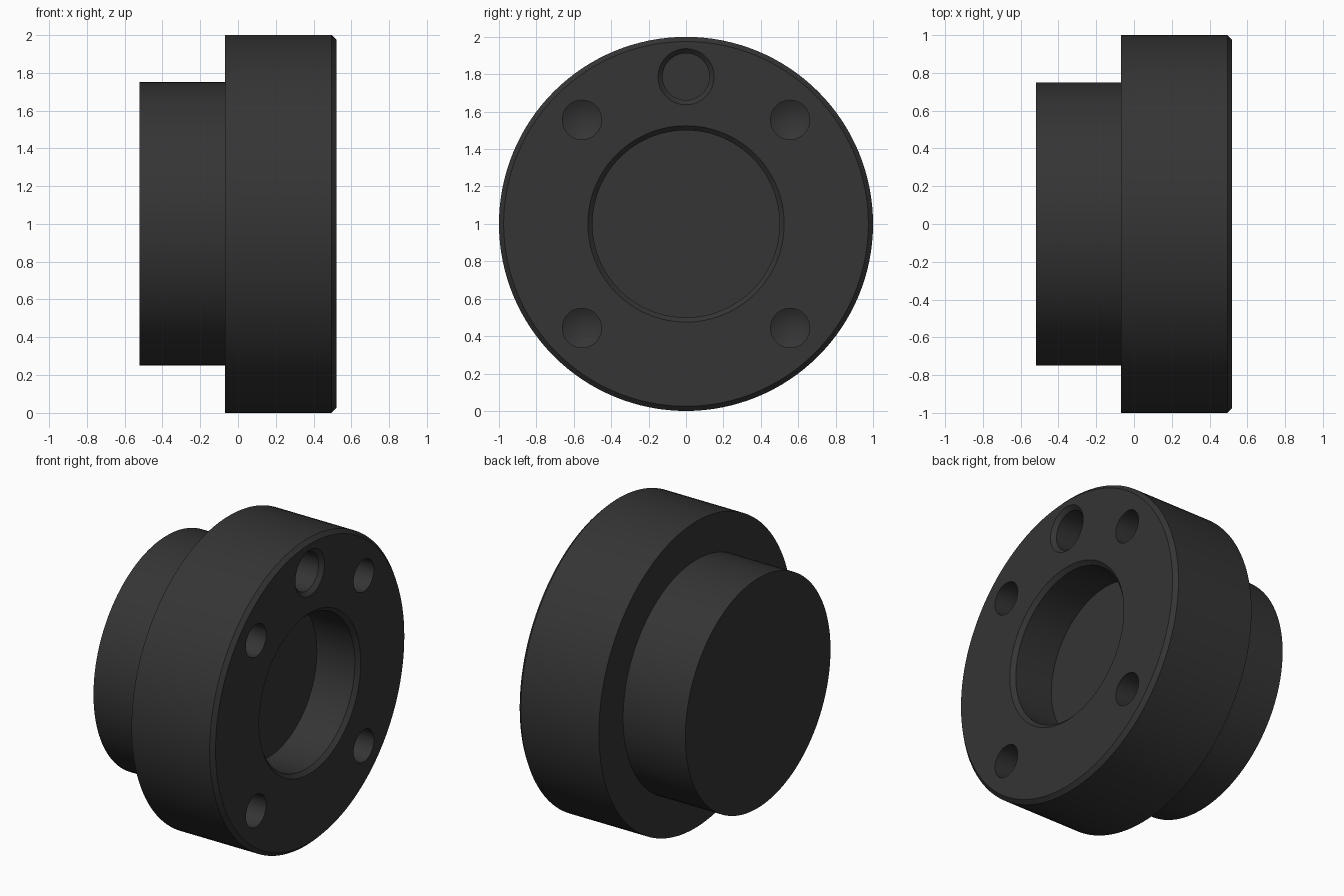
import bpy, bmesh, math
from mathutils import Vector, Matrix

if "Cube" in bpy.data.objects:
    bpy.data.objects.remove(bpy.data.objects["Cube"])

FACE = 0.52    # x of the drilled face
MID = 1.0      # height of the main axis
PITCH = 0.787  # radius of the hole circle


def lathe(name, profile, y=0.0, z=MID, sides=96):
    """Revolve (x, radius) points around an axis parallel to x."""
    bm = bmesh.new()
    verts = [bm.verts.new((x, 0, r)) for x, r in profile]
    edges = [bm.edges.new(pair) for pair in zip(verts, verts[1:])]
    bmesh.ops.spin(bm, geom=verts + edges, cent=(0, 0, 0), axis=(1, 0, 0),
                   angle=math.tau, steps=sides, use_merge=False)
    bmesh.ops.remove_doubles(bm, verts=bm.verts, dist=1e-5)
    bmesh.ops.dissolve_degenerate(bm, edges=bm.edges, dist=1e-6)
    bmesh.ops.recalc_face_normals(bm, faces=bm.faces)
    bmesh.ops.translate(bm, verts=bm.verts, vec=Vector((0, y, z)))
    mesh = bpy.data.meshes.new(name)
    bm.to_mesh(mesh)
    bm.free()
    obj = bpy.data.objects.new(name, mesh)
    bpy.context.collection.objects.link(obj)
    return obj


def chamfered_hole(radius, depth, c=0.025):
    """Flat-bottomed hole profile with a chamfered mouth."""
    return [(FACE - depth, 0), (FACE - depth, radius), (FACE - c, radius),
            (FACE, radius + c), (FACE + 0.1, radius + c), (FACE + 0.1, 0)]


# Stepped body: rear hub and chamfered flange
body = lathe("flange_body", [(-0.52, 0), (-0.52, 0.75), (-0.07, 0.75),
                             (-0.07, 1.0), (FACE - 0.025, 1.0),
                             (FACE, 0.975), (FACE, 0)], sides=128)

# Central bore and locating hole
cutters = [lathe("bore_cutter", chamfered_hole(0.5, 0.3)),
           lathe("locating_hole_cutter", chamfered_hole(0.125, 0.3),
                 z=MID + PITCH, sides=64)]

# Four drilled holes with conical ends
drill = [(FACE - 0.36, 0), (FACE - 0.3, 0.105), (FACE + 0.1, 0.105), (FACE + 0.1, 0)]
offset = PITCH * math.sqrt(0.5)
for sy in (-1, 1):
    for sz in (-1, 1):
        cutters.append(lathe("bolt_hole_cutter", drill, sy * offset,
                             MID + sz * offset, 48))

# Cut the holes, then discard the cutters
bpy.context.view_layer.objects.active = body
for cutter in cutters:
    cutter.hide_render = True
    mod = body.modifiers.new("cut", 'BOOLEAN')
    mod.operation = 'DIFFERENCE'
    mod.solver = 'EXACT'
    mod.object = cutter
    bpy.ops.object.modifier_apply(modifier=mod.name)
    bpy.data.objects.remove(cutter)

# Dark finish and shading
mat = bpy.data.materials.new("dark_metal")
mat.diffuse_color = (0.035, 0.035, 0.035, 1)
mat.use_nodes = True
mat.node_tree.nodes["Principled BSDF"].inputs["Base Color"].default_value = mat.diffuse_color
body.data.materials.clear()
body.data.materials.append(mat)
bpy.ops.object.select_all(action='DESELECT')
body.select_set(True)
bpy.ops.object.shade_smooth_by_angle(angle=math.radians(25))
